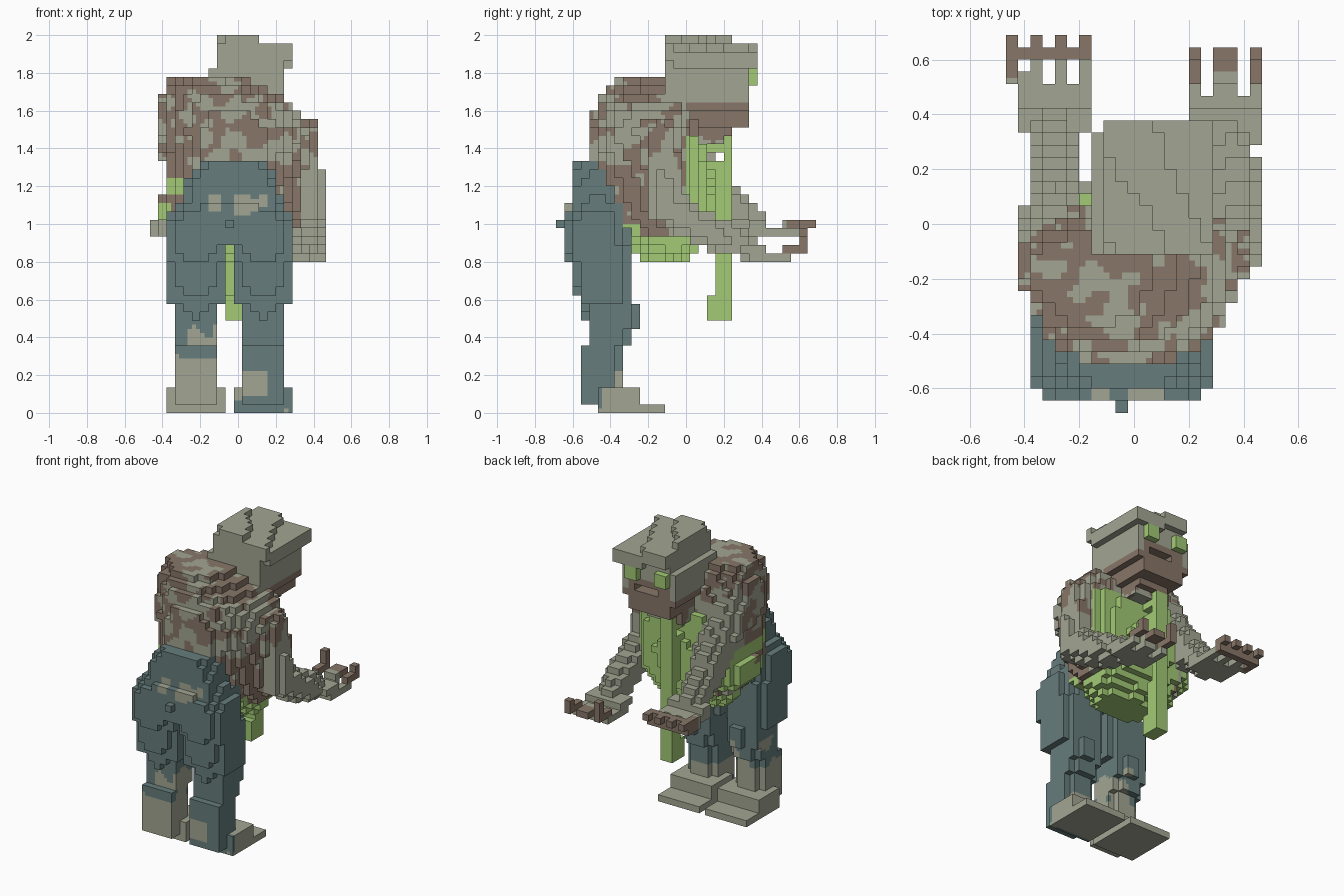
import bpy, bmesh, math
from mathutils import Vector, noise

if "Cube" in bpy.data.objects:
    bpy.data.objects.remove(bpy.data.objects["Cube"])

V = 2 / 45                       # cell size
NX, NY, NZ = 21, 31, 45          # grid of cells
DIRS = {(1, 0, 0): ((1, 0, 0), (1, 1, 0), (1, 1, 1), (1, 0, 1)),
        (-1, 0, 0): ((0, 0, 0), (0, 0, 1), (0, 1, 1), (0, 1, 0)),
        (0, 1, 0): ((0, 1, 0), (0, 1, 1), (1, 1, 1), (1, 1, 0)),
        (0, -1, 0): ((0, 0, 0), (1, 0, 0), (1, 0, 1), (0, 0, 1)),
        (0, 0, 1): ((0, 0, 1), (1, 0, 1), (1, 1, 1), (0, 1, 1)),
        (0, 0, -1): ((0, 0, 0), (0, 1, 0), (1, 1, 0), (1, 0, 0))}


def material(name, rgb):
    m = bpy.data.materials.new(name)
    m.diffuse_color = [((c / 255 + 0.055) / 1.055) ** 2.4 for c in rgb] + [1]
    m.use_nodes = True
    m.node_tree.nodes["Principled BSDF"].inputs["Base Color"].default_value = m.diffuse_color
    return m


MATS = [material("grey_khaki", (162, 166, 146)), material("brown", (135, 118, 104)),
        material("slate_blue", (102, 125, 124)), material("leaf_green", (162, 202, 117))]
KHAKI, BROWN, BLUE, GREEN = range(4)


def patch(p, scale=7, seed=0):
    return noise.noise(Vector(p) * scale + Vector((seed, seed * 2, 3.3)))


# ---- shape tests: each returns a function point -> inside? ----
def box(x0, x1, y0, y1, z0, z1):
    return lambda x, y, z: x0 < x < x1 and y0 < y < y1 and z0 < z < z1


def loft(rows, back, front=None, mid=0.5):
    """Rounded sections (z, x0, x1, y0, y1) blended upward; widest at mid depth."""
    def inside(x, y, z):
        for a, b in zip(rows, rows[1:]):
            if a[0] <= z <= b[0]:
                t = (z - a[0]) / (b[0] - a[0])
                x0, x1, y0, y1 = (a[i] + t * (b[i] - a[i]) for i in range(1, 5))
                c = y0 + mid * (y1 - y0)
                u = abs(2 * x - x0 - x1) / (x1 - x0)
                v = (c - y) / (c - y0) if y < c else (y - c) / (y1 - c)
                power = back if y < c else front or back
                return u ** power + v ** power <= 1
        return False
    return inside


def limb(points):
    """Chain of tapered capsules (x, y, z, radius)."""
    def inside(x, y, z):
        p = Vector((x, y, z))
        for a, b in zip(points, points[1:]):
            pa, pb = Vector(a[:3]), Vector(b[:3])
            d = pb - pa
            t = max(0, min(1, (p - pa).dot(d) / d.length_squared))
            if (p - pa - d * t).length < a[3] + t * (b[3] - a[3]):
                return True
        return False
    return inside


parts, filled = [], set()


def part(name, shapes, colour):
    """Fill free grid cells whose centre lies in any of the shapes."""
    cells = set()
    for i in range(NX):
        for j in range(NY):
            for k in range(NZ):
                p = ((i + .5 - NX / 2) * V, (j + .5 - NY / 2) * V, (k + .5) * V)
                if (i, j, k) not in filled and any(s(*p) for s in shapes):
                    cells.add((i, j, k))
    filled.update(cells)
    parts.append((name, sorted(cells), colour))


# ---- colour rules ----
def jacket_colour(x, y, z):
    if z < 1.47 and y > 0 and -0.26 < x < 0.37:
        return GREEN
    if z < 0.93 or (z < 1.0 and y < -.25):
        return GREEN
    if x < -0.28 and (1.155 < z < 1.245 or (-0.22 < y and z < 1.25 and y + z > 0.98)
                      or (x < -.36 and z < 1.11)):
        return GREEN
    bias = -0.04
    if z < 1.32 and abs(x) > 0.18:
        bias = 0.45 if y < -.08 else 0       # darker lower flaps
    elif z > 1.65 or (x < -0.27 and y < 0):
        bias = 0.2                           # worn shoulders
    return BROWN if patch((x, y, z), 11) + bias > 0.06 else KHAKI


def arm_colour(x, y, z):
    if y < 0 and z > 1.3 and patch((x, y, z), 10, 4) > (-.05 if x < 0 else .05):
        return BROWN
    return KHAKI


def pelvis_colour(x, y, z):
    if patch((x, y, z), 9, 2) > -.25 and y < -.45:
        if (-.16 < x < -.1 and 1.07 < z < 1.16) or (-.03 < x < .15 and 1.03 + max(0, x) * .4 < z < 1.15):
            return KHAKI
    return BLUE


def left_leg_colour(x, y, z):
    if z < 0.3 or (z < 0.5 and patch((x, y, z), 8, 1) > 0.02):
        return KHAKI
    return BLUE


def right_leg_colour(x, y, z):
    return KHAKI if z < 0.23 and (y > -0.38 or .03 < x < .16 and z > .09) else BLUE


# ---- tilted hat with a thin overhanging brim, head and face ----
def hat_shape(x, y, z):
    top = 2.0 if y + 1.3 * x < 0.11 and x < .11 else 1.956 if y + 2.1 * x < 0.5 else 1.911
    if z > 1.956 and x + y < -.15:
        return False
    bottom = top - .09 if y > .334 or x > .245 else 1.82
    return -0.112 < x < 0.289 and -0.112 < y < 0.378 and bottom < z < top


part("eyes", [box(.11, .2, .334, .378, 1.733, 1.823), box(-.112, -.022, .334, .378, 1.733, 1.823)], GREEN)
part("hat", [hat_shape], KHAKI)
face = box(-.156, .245, -.112, .334, 1.6, 1.823)
mouth = box(-.03, .16, .245, .4, 1.644, 1.69)
part("head", [lambda *p: face(*p) and not mouth(*p)],
     lambda x, y, z: BROWN if (z < 1.645 and y > 0) or (y > .2 and z < 1.735 and -.12 < x < .21) else KHAKI)
part("jaw", [box(-.112, .2, 0, .334, 1.51, 1.6), box(-.067, .156, .06, .245, 1.465, 1.512)], BROWN)
part("neck", [box(-.112, .156, -.15, .2, 1.42, 1.6)],
     lambda *p: BROWN if patch(p, 8, 3) > 0.0 else KHAKI)

# ---- tie hanging off the chest ----
part("tie", [box(-.067, .023, .2, .245, .488, 1.467), box(-.067, .023, .155, .245, .488, .85),
             box(-.067, .023, .155, .245, 1.0, 1.334), box(-.067, .023, .111, .245, .488, .623),
             box(-.067, .023, .05, .245, 1.377, 1.467)], GREEN)

# ---- trousers ----
part("pelvis", [loft([(.88, -.378, .289, -.66, -.28), (.98, -.378, .289, -.66, -.28),
                      (1.07, -.37, .28, -.64, -.27), (1.1, -.3, .23, -.62, -.27),
                      (1.25, -.26, .2, -.61, -.27), (1.34, -.2, .12, -.58, -.34)], 3.6, 2.6),
                box(-.067, -.022, -.69, -.6, .977, 1.023)], pelvis_colour)


def leg(x0, x1, out0, out1):
    """Shin range x0..x1 widening to the thigh range out0..out1."""
    return [loft([(.13, x0, x1, -.56, -.33), (.35, x0, x1, -.56, -.33), (.36, x0, x1, -.52, -.29),
                  (.58, x0, x1, -.54, -.26), (.581, out0, out1, -.57, -.28),
                  (.75, out0, out1, -.61, -.28), (.9, out0, out1, -.65, -.28)], 3.2, 2.6),
            box(x0, x1, -.556, -.42, .044, .14),
            box(x0 + .08, x1 - .04, -.34, -.244, .445, .578)]     # knee patch


part("left_leg", leg(-.334, -.11, -.378, -.066), left_leg_colour)
part("right_leg", leg(.021, .245, -.023, .289), right_leg_colour)

# ---- shoes ----
for side, x0, x1 in (("left", -.378, -.066), ("right", -.023, .289)):
    part(side + "_shoe", [box(x0, x1, -.467, -.11, 0, .0445), box(x0, x1, -.467, -.244, .04, .134)],
         lambda x, y, z, s=x1: BLUE if s > 0 and y < -.44 and patch((x, y, z), 8, 6) > -.15 else KHAKI)

# ---- hands ----
left_fingers = [box(x, x + .0446, .6, .69, .977, 1.023) for x in (-.467, -.378, -.289, -.2)]
left_fingers += [box(x, x + .0446, .5, .645, .933, .978) for x in (-.378, -.289, -.2)]
part("left_fingers", left_fingers + [box(-.423, -.155, .6, .645, .933, 1.023),
                                     box(-.467, -.422, .51, .645, .933, 1.023),
                                     box(-.423, -.378, .5, .556, .933, .978)],
     lambda x, y, z: BROWN if y > .6 or (x < -.42 and y > .53) else KHAKI)
part("left_hand", [box(-.423, -.155, .42, .512, .933, .99), box(-.423, -.155, .333, .423, .933, 1.023)], KHAKI)
part("right_fingers", [box(x0, x1, .46, .556, .8, .845) for x0, x1 in ((.2, .245), (.289, .378), (.422, .467))]
     + [box(x0, x1, .51, .645, .845, .89) for x0, x1 in ((.2, .245), (.289, .378), (.422, .467))]
     + [box(.2, .245, .6, .645, .88, .98), box(.422, .467, .6, .645, .88, .934)],
     lambda x, y, z: BROWN if y > (.556 if .28 < x < .39 else .515) and z > .845 else KHAKI)
part("right_hand", [box(.2, .467, .334, .467, .8, .845), box(.2, .467, .289, .423, .845, .89)], KHAKI)

# ---- arms ----
part("left_arm", [limb([(-.29, -.09, 1.52, .13), (-.28, .08, 1.27, .115),
                        (-.29, .25, 1.1, .085), (-.29, .36, 1.0, .07)])], arm_colour)
part("right_arm", [limb([(.31, -.13, 1.47, .115), (.37, -.1, 1.09, .095),
                         (.375, .1, .97, .09), (.36, .22, .92, .085), (.34, .33, .87, .06)])], arm_colour)

# ---- hunched upper body: jacket and open shirt ----
part("torso", [loft([(.8, -.22, .16, -.25, -.02), (.9, -.31, .26, -.31, .08), (1.0, -.38, .32, -.42, .13),
                     (1.04, -.42, .33, -.44, .14), (1.11, -.42, .34, -.47, .15), (1.2, -.39, .34, -.5, .15),
                     (1.34, -.39, .35, -.53, .13), (1.5, -.42, .39, -.52, .09),
                     (1.62, -.42, .31, -.49, .06), (1.7, -.4, .17, -.45, .02),
                     (1.78, -.36, .03, -.33, -.06)], 2.2, mid=.67)], jacket_colour)

# ---- turn the cells into outer skins, one object per part ----
for name, cells, colour in parts:
    bm, verts = bmesh.new(), {}
    for i, j, k in cells:
        for (dx, dy, dz), corners in DIRS.items():
            if (i + dx, j + dy, k + dz) in filled:
                continue
            ring = []
            for a, b, c in corners:
                key = (i + a, j + b, k + c)
                if key not in verts:
                    verts[key] = bm.verts.new(((key[0] - NX / 2) * V, (key[1] - NY / 2) * V, key[2] * V))
                ring.append(verts[key])
            bm.faces.new(ring)
    # split each cell face so the painted patches have finer outlines
    if callable(colour):
        bmesh.ops.subdivide_edges(bm, edges=bm.edges[:], cuts=1, use_grid_fill=True)
    bm.normal_update()
    for f in bm.faces:
        inner = f.calc_center_median() - f.normal * V * .3
        f.material_index = colour(*inner) if callable(colour) else colour
    mesh = bpy.data.meshes.new(name)
    bm.to_mesh(mesh)
    bm.free()
    for m in MATS:
        mesh.materials.append(m)
    bpy.context.collection.objects.link(bpy.data.objects.new(name, mesh))
